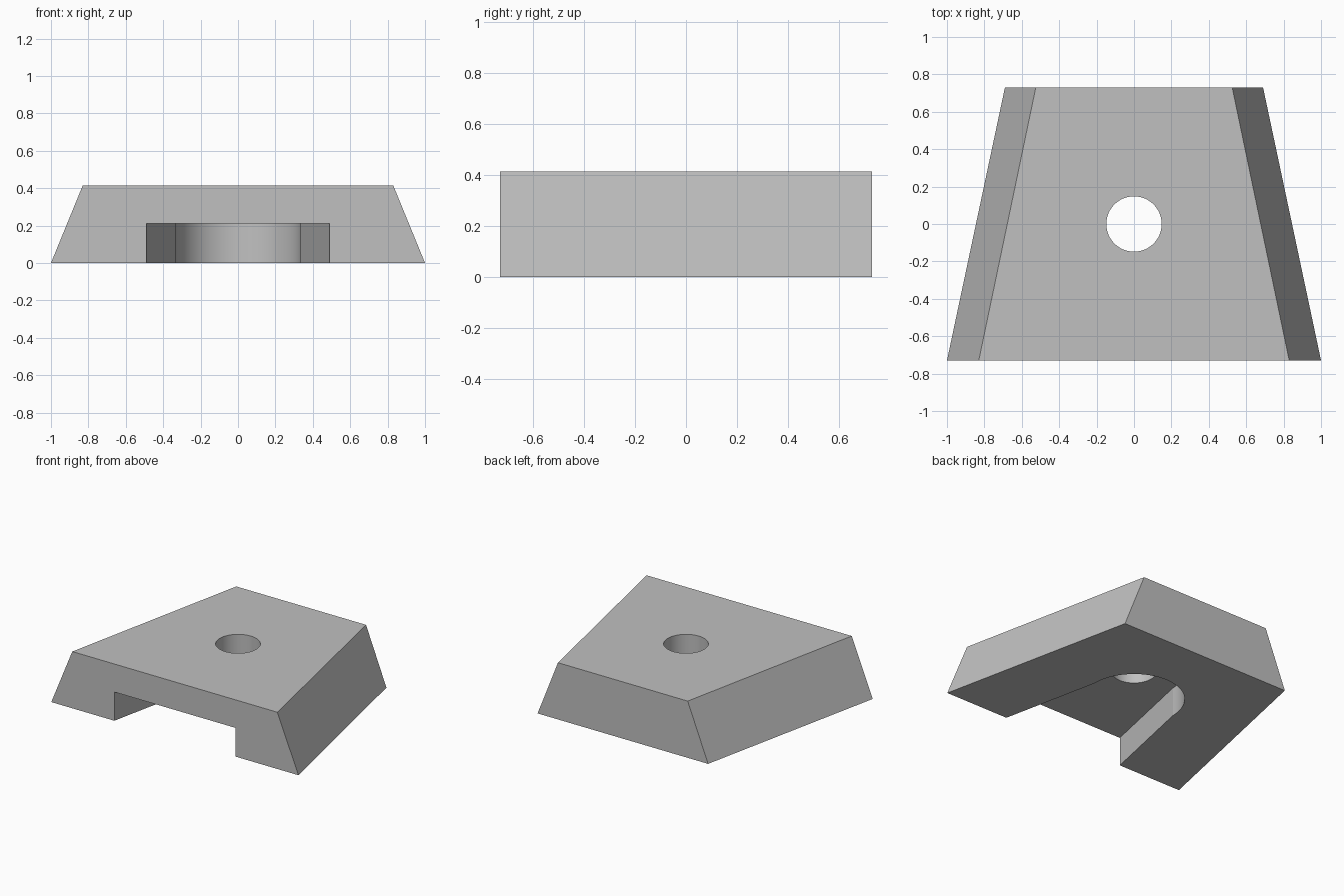
import bpy
import bmesh
from math import cos, sin, pi, radians

cube = bpy.data.objects.get("Cube")
if cube:
    bpy.data.objects.remove(cube, do_unlink=True)

HEIGHT = 0.415
HALF_DEPTH = 0.73
SLOT_HEIGHT = 0.21
SLOT_RADIUS = 0.335
HOLE_RADIUS = 0.148

grey = bpy.data.materials.new("plain_grey")
grey.use_nodes = True
grey.diffuse_color = (0.53, 0.53, 0.53, 1)
grey.node_tree.nodes["Principled BSDF"].inputs["Base Color"].default_value = grey.diffuse_color


def loft(name, lower, upper, z0, z1):
    """Solid between two matching outlines at heights z0 and z1."""
    bm = bmesh.new()
    a = [bm.verts.new((x, y, z0)) for x, y in lower]
    b = [bm.verts.new((x, y, z1)) for x, y in upper]
    bm.faces.new(a[::-1])
    bm.faces.new(b)
    n = len(a)
    for i in range(n):
        j = (i + 1) % n
        bm.faces.new((a[i], a[j], b[j], b[i]))
    bmesh.ops.recalc_face_normals(bm, faces=bm.faces)
    mesh = bpy.data.meshes.new(name)
    bm.to_mesh(mesh)
    bm.free()
    mesh.materials.append(grey)
    obj = bpy.data.objects.new(name, mesh)
    bpy.context.collection.objects.link(obj)
    return obj


def trapezoid(front, back):
    d = HALF_DEPTH
    return [(-front, -d), (front, -d), (back, d), (-back, d)]


def arc(radius, sweep, count):
    return [(radius * cos(sweep * i / count), radius * sin(sweep * i / count))
            for i in range(count + 1)]


# Tapered block with sloping sides
block = loft("wedge_block", trapezoid(1.0, 0.69), trapezoid(0.83, 0.525), 0, HEIGHT)

# Round-ended slot, flaring towards the front, and a hole through the top
slot_outline = [(-0.511, -0.83), (0.511, -0.83)] + arc(SLOT_RADIUS, pi, 40)
hole_outline = arc(HOLE_RADIUS, 2 * pi, 64)[:-1]
cutters = [
    loft("slot_cutter", slot_outline, slot_outline, -0.1, SLOT_HEIGHT),
    loft("hole_cutter", hole_outline, hole_outline, 0.1, HEIGHT + 0.1),
]

bpy.ops.object.select_all(action="DESELECT")
bpy.context.view_layer.objects.active = block
block.select_set(True)
for cutter in cutters:
    cutter.hide_render = True
    cut = block.modifiers.new(cutter.name, "BOOLEAN")
    cut.operation = "DIFFERENCE"
    cut.solver = "EXACT"
    cut.object = cutter
    bpy.ops.object.modifier_apply(modifier=cut.name)
    bpy.data.objects.remove(cutter, do_unlink=True)

# Smooth curved walls, crisp edges elsewhere
bpy.ops.object.shade_smooth_by_angle(angle=radians(9))
